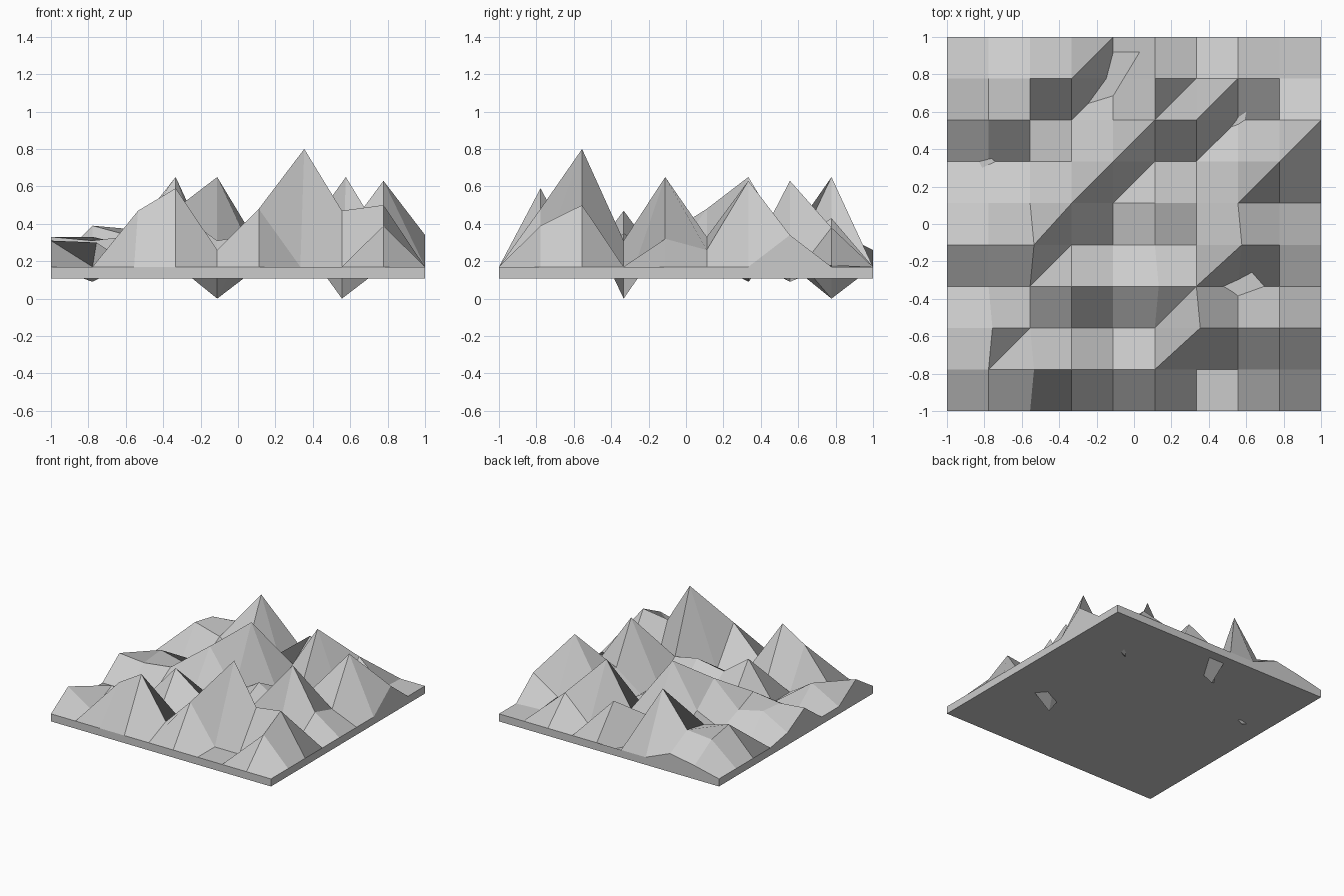
import bpy, bmesh
from mathutils.geometry import normal

if "Cube" in bpy.data.objects:
    bpy.data.objects.remove(bpy.data.objects["Cube"])

N = 10
BASE = 0.108

# terrain heights in hundredths, one row per y from front to back, x left to right
HEIGHTS = [
    [17] * N,
    [31, 17, 47, 59, 26, 48, 17, 17, 39, 17],
    [17, 30, 17, 17, 17, 17, 80, 47, 50, 17],
    [17, 17, 17, 47, 31, 35, 31, 0, 17, 17],
    [33, 31, 34, 17, 17, 20, 17, 65, 32, 17],
    [21, 33, 28, 48, 17, 30, 17, 33, 26, 17],
    [17, 9, 20, 30, 65, 17, 20, 26, 63, 17],
    [17, 39, 33, 18, 26, 28, 63, 9, 20, 34],
    [17, 35, 37, 65, 0, 43, 17, 38, 18, 17],
    [17, 22, 26, 17, 17, 17, 17, 17, 17, 17],
]
# peaks that lean slightly to the right (column, row)
LEANING = {(2, 1), (1, 2), (6, 2), (5, 3), (2, 4), (7, 4)}


def coord(i):
    return -1 + 2 * i / (N - 1)


bm = bmesh.new()

# faceted mountain surface
grid = [[bm.verts.new((coord(i) + (0.021 if (i, j) in LEANING else 0),
                       coord(j), HEIGHTS[j][i] / 100))
         for i in range(N)] for j in range(N)]
for j in range(N - 1):
    for i in range(N - 1):
        a, b, c, d = grid[j][i], grid[j][i + 1], grid[j + 1][i + 1], grid[j + 1][i]
        # sharply folded cells are split so the crease keeps its direction
        if normal(a.co, b.co, c.co).dot(normal(a.co, c.co, d.co)) < 0.02:
            bm.faces.new((a, b, c))
            bm.faces.new((a, c, d))
        else:
            bm.faces.new((a, b, c, d))

# side walls dropped from the border, closed by a flat bottom
border = (grid[0][:-1] + [row[-1] for row in grid[:-1]]
          + grid[-1][:0:-1] + [row[0] for row in grid[:0:-1]])
lower = [bm.verts.new((v.co.x, v.co.y, BASE)) for v in border]
for k in range(len(border)):
    n = (k + 1) % len(border)
    bm.faces.new((border[n], border[k], lower[k], lower[n]))
bm.faces.new(lower[::-1])

mesh = bpy.data.meshes.new("mountain_terrain")
bm.to_mesh(mesh)
bm.free()
terrain = bpy.data.objects.new("mountain_terrain", mesh)
bpy.context.collection.objects.link(terrain)
